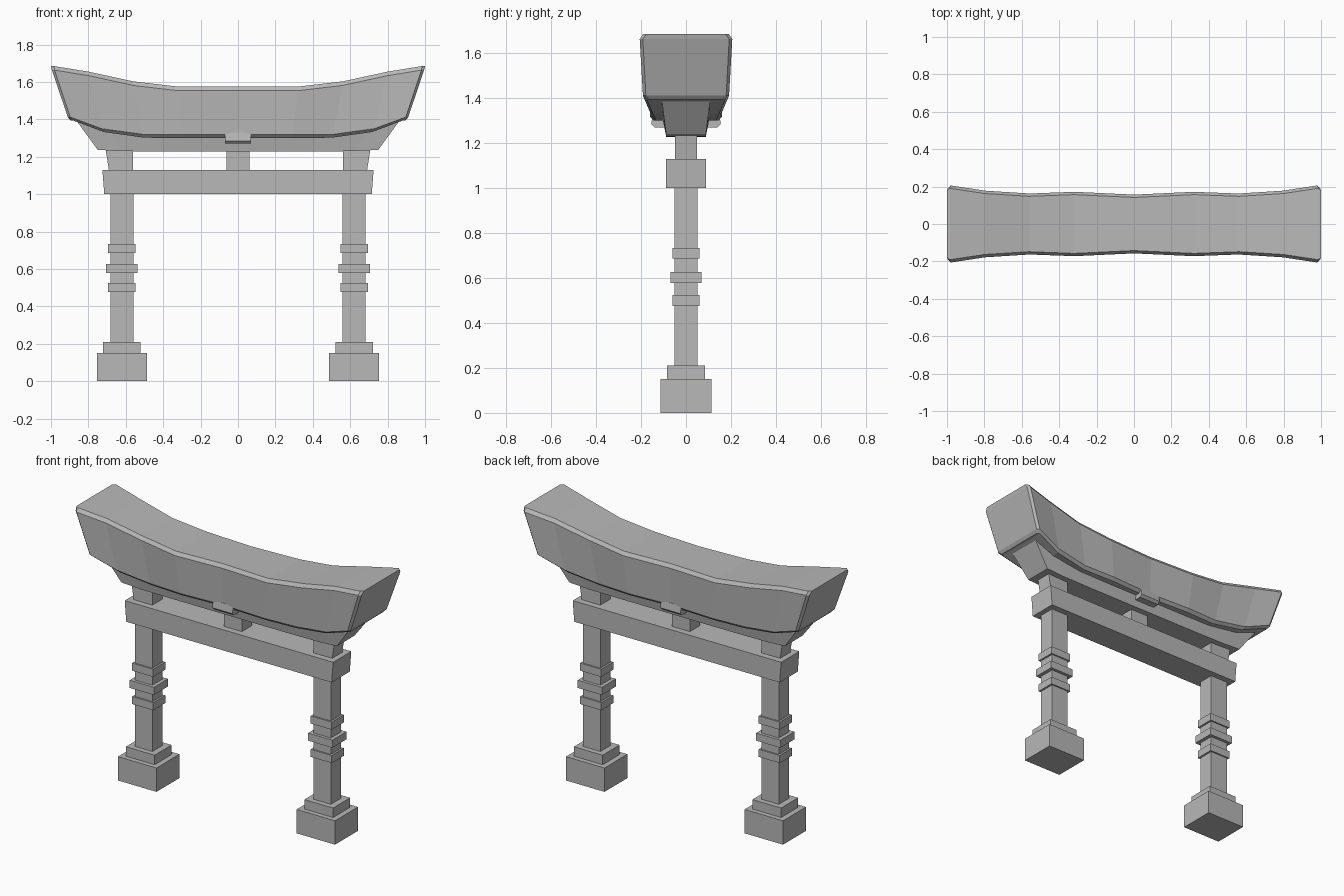
import bpy, bmesh

cube = bpy.data.objects.get("Cube")
if cube:
    bpy.data.objects.remove(cube)

stone = bpy.data.materials.new("stone grey")
stone.use_nodes = True
GREY = (0.48, 0.48, 0.48, 1)
stone.diffuse_color = GREY
stone.node_tree.nodes["Principled BSDF"].inputs["Base Color"].default_value = GREY


def finish(name, bm):
    bmesh.ops.recalc_face_normals(bm, faces=bm.faces)
    mesh = bpy.data.meshes.new(name)
    bm.to_mesh(mesh)
    bm.free()
    mesh.materials.append(stone)
    obj = bpy.data.objects.new(name, mesh)
    bpy.context.collection.objects.link(obj)
    return obj


def loft(name, half):
    """Loft sections of (x, half width, z) levels, given from the centre
    to the right end and mirrored to the left; ends close in strips."""
    left = [[(-x, w, z) for x, w, z in s] for s in reversed(half[1:])]
    bm = bmesh.new()
    rings = []
    for sec in left + half:
        front = [bm.verts.new((x, -w, z)) for x, w, z in sec]
        back = [bm.verts.new((x, w, z)) for x, w, z in sec]
        rings.append(front + back[::-1])
    n = len(rings[0])
    for a, b in zip(rings, rings[1:]):
        for i in range(n):
            j = (i + 1) % n
            bm.faces.new((a[i], a[j], b[j], b[i]))
    for ring in (rings[0], rings[-1]):
        for i in range(n // 2 - 1):
            bm.faces.new((ring[i], ring[i + 1], ring[n - 2 - i], ring[n - 1 - i]))
    return finish(name, bm)


def block(name, x, hx, hy, z0, z1, top_left=0, top_right=0):
    """Box around x; the two offsets lean its top edges outward."""
    bm = bmesh.new()
    bmesh.ops.create_cube(bm, size=2)
    for v in bm.verts:
        top = v.co.z > 0
        lean = 0
        if top:
            lean = top_right if v.co.x > 0 else -top_left
        v.co = (x + v.co.x * hx + lean, v.co.y * hy, z1 if top else z0)
    return finish(name, bm)


# Curved roof: station x, half width, top height, lower edge height
stations = [
    (0.0, 0.157, 1.575, 1.318),
    (0.32, 0.172, 1.575, 1.318),
    (0.56, 0.163, 1.603, 1.32),
    (0.80, 0.178, 1.655, 1.35),
    (0.985, 0.206, 1.685, 1.412),
    (1.0, 0.192, 1.685, 1.412),
]
roof = []
for x, w, top, low in stations:
    roof.append([
        (x, w - 0.015, top),
        (x * 0.995, w, top - 0.022),
        (x * 0.91, w * 0.93, low),
        (x * 0.895, w * 0.93 - 0.018, low - 0.018),
    ])
loft("roof", roof)

# Tapered beam under the roof, following its curve
beam = []
for top_x, top_z, low_x, low_z in [
    (0, 1.33, 0, 1.228), (0.45, 1.33, 0.40, 1.228),
    (0.70, 1.36, 0.62, 1.23), (0.865, 1.395, 0.75, 1.237),
]:
    beam.append([(top_x, 0.108, top_z), (low_x, 0.088, low_z)])
loft("roof_beam", beam)

# Small drop at the middle of both eaves, with a chamfered lower edge
drop = []
for x in (0, 0.07):
    drop.append([(x, 0.148, 1.33), (x, 0.155, 1.285), (x, 0.14, 1.27)])
loft("eave_drop", drop)

# Cross beam and centre strut
block("cross_beam", 0, 0.715, 0.09, 1.0, 1.13, 0.01, 0.01)
block("centre_strut", 0, 0.062, 0.05, 1.12, 1.24)

# Legs with plinths, rings and short necks
for side, s in (("left", 1), ("right", -1)):
    x = 0.621 * s
    block(side + "_plinth", x, 0.134, 0.114, 0, 0.15)
    block(side + "_plinth_step", x, 0.1, 0.084, 0.15, 0.21)
    block(side + "_pillar", x, 0.061, 0.051, 0.2, 1.01)
    for i, (z, hx, hy) in enumerate([
        (0.5, 0.073, 0.06), (0.603, 0.084, 0.07), (0.71, 0.073, 0.06),
    ]):
        block(f"{side}_ring_{i + 1}", x, hx, hy, z - 0.024, z + 0.024)
    out = 0.018
    block(side + "_neck", x + 0.004 * s, 0.064, 0.05, 1.12, 1.235,
          out if s < 0 else 0, out if s > 0 else 0)
